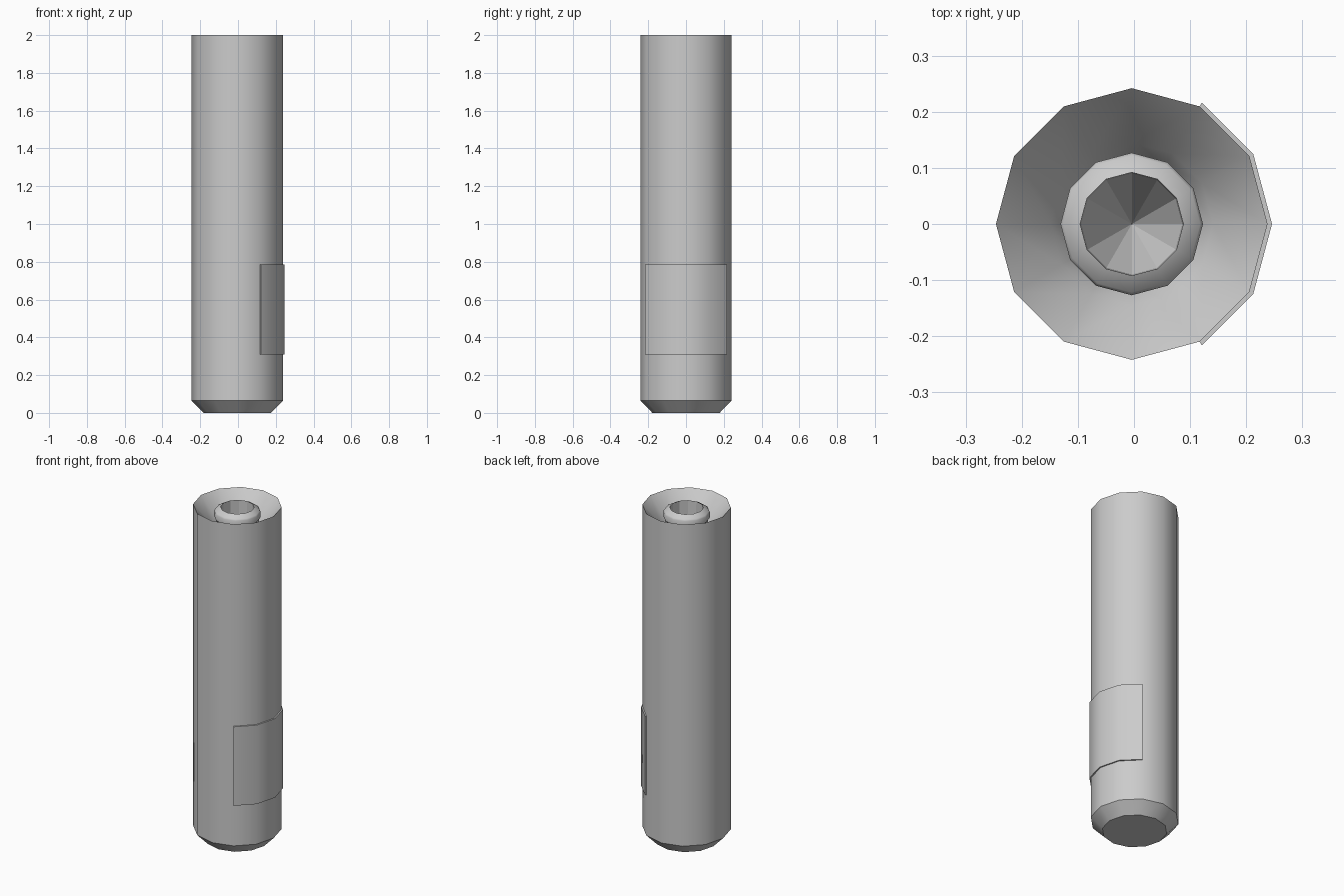
import bpy, bmesh, math

if "Cube" in bpy.data.objects:
    bpy.data.objects.remove(bpy.data.objects["Cube"])

SIDES = 12
CX = -0.004  # tube axis, shifted slightly by the raised side panel


def finish(name, bm, smooth=True):
    me = bpy.data.meshes.new(name)
    bm.to_mesh(me)
    bm.free()
    ob = bpy.data.objects.new(name, me)
    bpy.context.collection.objects.link(ob)
    if smooth:
        bpy.ops.object.select_all(action='DESELECT')
        ob.select_set(True)
        bpy.context.view_layer.objects.active = ob
        bpy.ops.object.shade_smooth_by_angle(angle=math.radians(35))
    return ob


def polar(r, a, z):
    return (CX + r * math.cos(a), r * math.sin(a), z)


def lathe(name, profile, smooth=True):
    """Revolve (radius, z) points; radius 0 closes to a single point."""
    bm = bmesh.new()
    rings = []
    for r, z in profile:
        n = SIDES if r > 0 else 1
        rings.append([bm.verts.new(polar(r, math.tau * i / SIDES, z)) for i in range(n)])
    for a, b in zip(rings, rings[1:]):
        for i in range(SIDES):
            j = (i + 1) % SIDES
            quad = [a[i % len(a)], a[j % len(a)], b[j % len(b)], b[i % len(b)]]
            bm.faces.new(list(dict.fromkeys(quad)))
    return finish(name, bm, smooth)


# Tube: flat base, chamfer, straight wall and recessed top funnel
lathe("tube_body", [(0, 0), (0.178, 0), (0.242, 0.065), (0.242, 2.0),
                    (0.145, 1.89), (0.123, 1.85)])

# Collar standing inside the funnel, with neck, band and sloping lip
lathe("collar", [(0.117, 1.85), (0.117, 1.925), (0.127, 1.935),
                 (0.127, 1.967), (0.122, 1.975), (0.092, 1.992)])

# Tapered bore through the collar
lathe("bore", [(0.092, 1.992), (0.09, 1.85), (0, 1.65)], smooth=False)

# Raised panel wrapping a third of the tube on the right side
bm = bmesh.new()
cols = []
for k in range(-2, 3):
    a = math.radians(30 * k)
    cols.append([bm.verts.new(polar(r, a, z))
                 for r, z in ((0.240, 0.31), (0.250, 0.31), (0.250, 0.785), (0.240, 0.785))])
for a, b in zip(cols, cols[1:]):
    for i in range(3):
        bm.faces.new((a[i], b[i], b[i + 1], a[i + 1]))
bm.faces.new(cols[0])
bm.faces.new(cols[-1][::-1])
bmesh.ops.recalc_face_normals(bm, faces=bm.faces)
finish("side_panel", bm)
